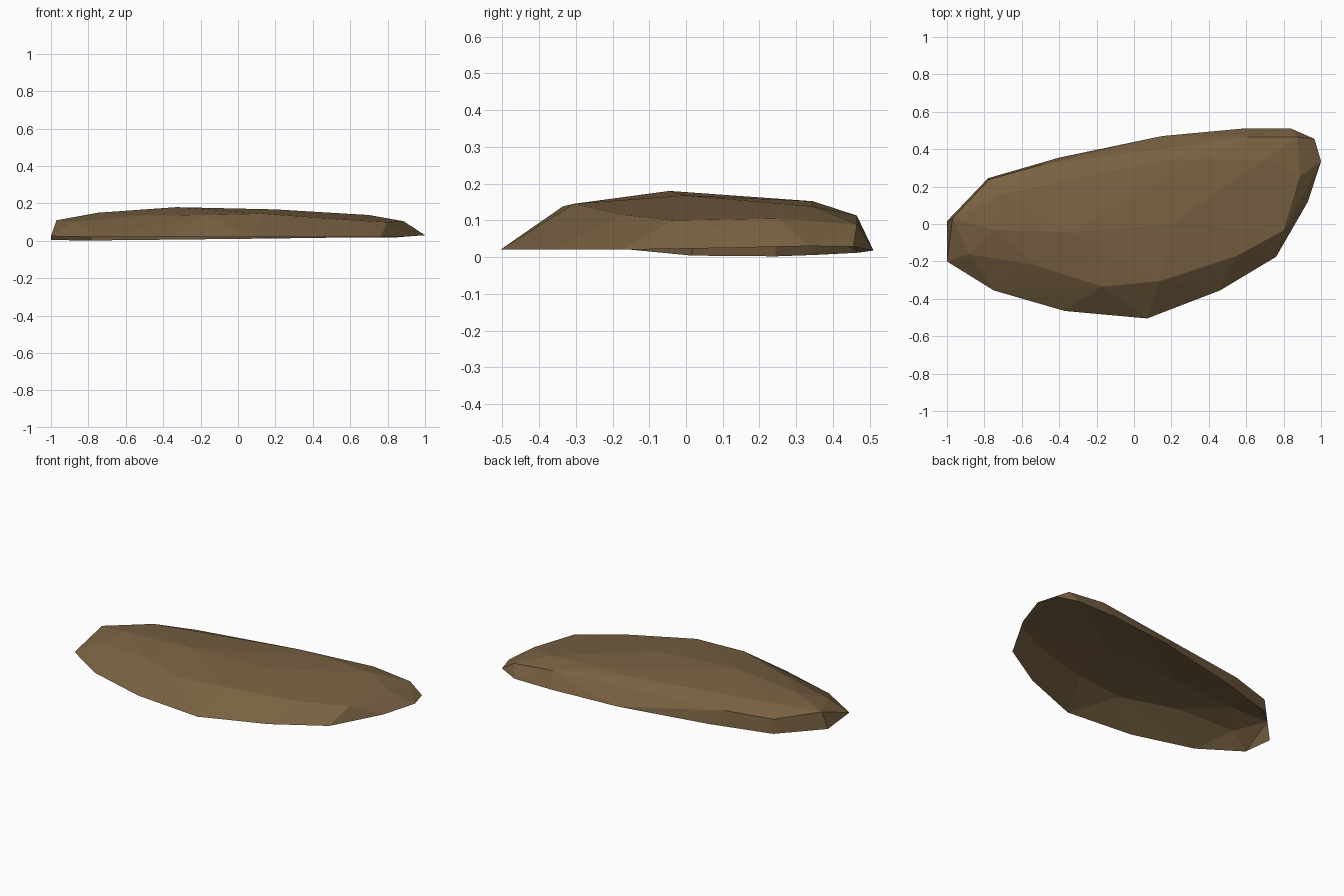
import bpy, bmesh

if "Cube" in bpy.data.objects:
    bpy.data.objects.remove(bpy.data.objects["Cube"])

# Rim: lower outline of the open stone shell
rim = [(-1, -.2, .025), (-.75, -.355, .02), (-.37, -.465, .02), (.07, -.505, .02),
       (.46, -.355, .02), (.76, -.175, .02), (.93, .12, .025), (1, .335, .03),
       (.965, .455, .028), (.84, .51, .018), (.58, .51, .018), (.15, .47, .012),
       (-.4, .355, .006), (-.78, .245, .002), (-1, .015, .004)]
# Shoulder: where the sides turn into the top
shoulder = [(-.97, .03, .11), (-.88, -.16, .10), (-.51, -.225, .135), (-.17, -.335, .138),
            (.14, -.305, .145), (.55, -.17, .115), (.8, -.035, .10), (.885, .25, .105),
            (.875, .465, .088), (.62, .465, .113), (.18, .345, .15), (-.5, .315, .10),
            (-.775, .238, .09)]
# Crown: the low top of the stone
crown = [(-.75, -.03, .15), (-.33, -.045, .18), (.2, 0, .168), (.35, .345, .152),
         (.7, .345, .138), (-.7, .16, .145)]

bm = bmesh.new()
verts = [bm.verts.new(p) for p in rim + shoulder + crown]
rim_set = set(verts[:len(rim)])
bmesh.ops.convex_hull(bm, input=verts)
bmesh.ops.recalc_face_normals(bm, faces=bm.faces)
# Open the underside
under = [f for f in bm.faces if all(v in rim_set for v in f.verts)]
bmesh.ops.delete(bm, geom=under, context='FACES')
loose = [v for v in bm.verts if not v.link_faces]
bmesh.ops.delete(bm, geom=loose, context='VERTS')

mesh = bpy.data.meshes.new("flat_stone")
bm.to_mesh(mesh)
bm.free()
stone = bpy.data.objects.new("flat_stone", mesh)
bpy.context.collection.objects.link(stone)

brown = bpy.data.materials.new("earth brown")
brown.diffuse_color = (.19, .12, .055, 1)
brown.use_nodes = True
brown.node_tree.nodes["Principled BSDF"].inputs["Base Color"].default_value = brown.diffuse_color
mesh.materials.append(brown)
